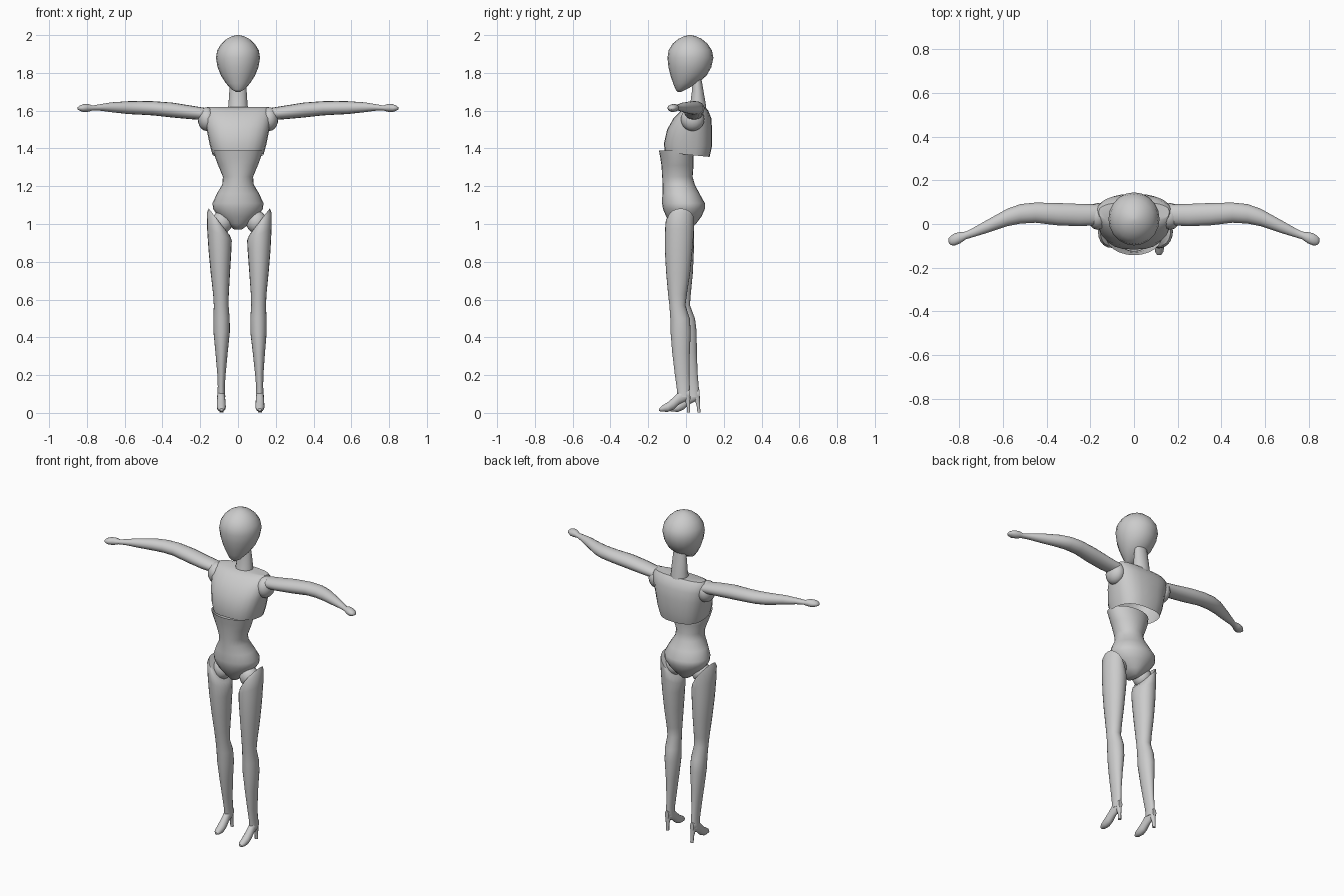
import bpy, bmesh, math
from mathutils import Vector

mat = bpy.data.materials.new("light grey")
mat.diffuse_color = (0.6, 0.6, 0.6, 1)


def loft(name, rings, axis="z", n=20, power=2.0, caps=(True, True), warp=None, angle=40):
    """Skin a tube through rings (t, a0, a1, b0, b1[, slope_a, slope_b]).
    Axis z: t=z, a=x, b=y. Axis x: t=x, a=y, b=z. Axis y: t=y, a=x, b=z."""
    bm = bmesh.new()
    loops = []
    for r in rings:
        t, a0, a1, b0, b1 = r[:5]
        sa, sb = r[5:] if len(r) > 5 else (0, 0)
        row = []
        for i in range(n):
            c, s = math.cos(math.tau * i / n), math.sin(math.tau * i / n)
            da = (a1 - a0) / 2 * math.copysign(abs(c) ** (2 / power), c)
            db = (b1 - b0) / 2 * math.copysign(abs(s) ** (2 / power), s)
            a, b, tt = (a0 + a1) / 2 + da, (b0 + b1) / 2 + db, t + sa * da + sb * db
            p = Vector({"z": (a, b, tt), "x": (tt, a, b), "y": (a, tt, b)}[axis])
            row.append(bm.verts.new(warp(p) if warp else p))
        loops.append(row)
    for lo, hi in zip(loops, loops[1:]):
        for i in range(n):
            j = (i + 1) % n
            bm.faces.new((lo[i], lo[j], hi[j], hi[i]))
    if caps[0]:
        bm.faces.new(loops[0][::-1])
    if caps[1]:
        bm.faces.new(loops[-1])
    bmesh.ops.recalc_face_normals(bm, faces=bm.faces)
    return finish(name, bm, angle)


def ball(name, centre, radii):
    bm = bmesh.new()
    bmesh.ops.create_uvsphere(bm, u_segments=16, v_segments=10, radius=1)
    for v in bm.verts:
        v.co = Vector(c + r * k for c, r, k in zip(centre, radii, v.co))
    return finish(name, bm, 60)


def finish(name, bm, angle):
    me = bpy.data.meshes.new(name)
    bm.to_mesh(me)
    bm.free()
    me.materials.append(mat)
    ob = bpy.data.objects.new(name, me)
    bpy.context.collection.objects.link(ob)
    bpy.ops.object.select_all(action="DESELECT")
    ob.select_set(True)
    bpy.context.view_layer.objects.active = ob
    bpy.ops.object.shade_smooth_by_angle(angle=math.radians(angle))
    return ob


def sym(z, rx, y0, y1, *slope):
    return (z, -rx, rx, y0, y1, *slope)


# Egg-shaped head and neck
loft("head", [
    sym(1.70, 0.012, -0.045, -0.025), sym(1.712, 0.034, -0.055, 0.0),
    sym(1.745, 0.064, -0.068, 0.062), sym(1.785, 0.090, -0.082, 0.108),
    sym(1.83, 0.108, -0.093, 0.134), sym(1.88, 0.117, -0.098, 0.145),
    sym(1.92, 0.110, -0.092, 0.137), sym(1.955, 0.088, -0.070, 0.113),
    sym(1.98, 0.060, -0.040, 0.083), sym(1.994, 0.032, -0.010, 0.053),
    sym(2.0, 0.008, 0.014, 0.029)], angle=60)
loft("neck", [
    sym(1.58, 0.056, 0.005, 0.113), sym(1.64, 0.050, 0.022, 0.105),
    sym(1.70, 0.046, 0.030, 0.094), sym(1.77, 0.040, 0.036, 0.082)], n=14)

# Chest shell, open below
loft("chest", [
    sym(1.367, 0.135, -0.112, 0.125, 0, -0.1), sym(1.42, 0.150, -0.117, 0.138, 0, -0.05),
    sym(1.50, 0.166, -0.100, 0.138), sym(1.56, 0.176, -0.066, 0.134),
    sym(1.60, 0.176, -0.025, 0.118), sym(1.62, 0.162, 0.008, 0.100)],
    power=2.6, n=24, caps=(False, True))

# Abdomen and pelvis, open at the waist rim
loft("abdomen", [
    sym(0.972, 0.022, -0.055, 0.025), sym(1.0, 0.060, -0.078, 0.052),
    sym(1.04, 0.105, -0.105, 0.082), sym(1.08, 0.132, -0.122, 0.100),
    sym(1.11, 0.135, -0.127, 0.100), sym(1.16, 0.112, -0.125, 0.072),
    sym(1.21, 0.083, -0.124, 0.046), sym(1.25, 0.080, -0.126, 0.035),
    sym(1.31, 0.105, -0.130, 0.040), sym(1.35, 0.120, -0.136, 0.040),
    sym(1.388, 0.130, -0.143, 0.035)], n=24, caps=(True, False), angle=60)


def right_pose(p):
    return p


def left_pose(p):
    # the left leg is mirrored and swung slightly backward
    k = 1 - p.z
    return Vector((-p.x + 0.014 + 0.014 * k, p.y + 0.055 * k, p.z))


for side, s, pose in (("right", 1, right_pose), ("left", -1, left_pose)):
    # Leg with a hip opening that slopes up to the outside
    loft(side + "_leg", [
        (0.085, 0.094, 0.137, -0.045, 0.020), (0.14, 0.096, 0.133, -0.050, 0.020),
        (0.21, 0.090, 0.135, -0.060, 0.018), (0.32, 0.078, 0.143, -0.073, 0.020),
        (0.43, 0.065, 0.152, -0.082, 0.025), (0.50, 0.065, 0.151, -0.083, 0.020),
        (0.57, 0.070, 0.148, -0.088, -0.003), (0.63, 0.068, 0.151, -0.095, 0.005),
        (0.74, 0.060, 0.162, -0.105, 0.022), (0.86, 0.051, 0.172, -0.112, 0.034),
        (0.945, 0.048, 0.178, -0.112, 0.040, 0.5, 0), (1.00, 0.058, 0.178, -0.109, 0.043, 1.0, 0),
        (1.025, 0.080, 0.168, -0.098, 0.042, 1.3, 0)], warp=pose, angle=60)
    ball(side + "_hip_joint", pose(Vector((0.098, -0.03, 1.01))), (0.055, 0.055, 0.06))

    # High-heeled foot
    loft(side + "_foot", [
        (-0.142, 0.106, 0.124, 0.010, 0.024), (-0.128, 0.097, 0.134, 0.006, 0.038),
        (-0.095, 0.092, 0.140, 0.005, 0.058), (-0.065, 0.093, 0.139, 0.018, 0.085),
        (-0.035, 0.095, 0.137, 0.045, 0.115), (0.0, 0.097, 0.135, 0.062, 0.130),
        (0.022, 0.103, 0.129, 0.075, 0.125)], axis="y", n=14, warp=pose)
    loft(side + "_heel", [
        (0.003, 0.106, 0.126, 0.005, 0.022), (0.04, 0.106, 0.126, 0.003, 0.022),
        (0.09, 0.099, 0.133, -0.015, 0.024)], n=10, warp=pose)

    # Bent arm with a flattened hand
    def flip(p, s=s):
        return Vector((s * p.x, p.y, p.z))
    loft(side + "_arm", [
        (0.165, -0.005, 0.090, 1.550, 1.613), (0.25, -0.010, 0.092, 1.555, 1.627),
        (0.35, -0.006, 0.096, 1.564, 1.643), (0.45, 0.006, 0.098, 1.575, 1.650),
        (0.52, 0.002, 0.091, 1.579, 1.651), (0.58, -0.010, 0.070, 1.582, 1.650),
        (0.67, -0.040, 0.020, 1.592, 1.644), (0.73, -0.058, -0.014, 1.600, 1.634),
        (0.77, -0.070, -0.035, 1.601, 1.627), (0.795, -0.088, -0.037, 1.594, 1.636),
        (0.82, -0.098, -0.042, 1.593, 1.634), (0.838, -0.097, -0.053, 1.600, 1.627),
        (0.849, -0.085, -0.065, 1.606, 1.618)], axis="x", n=16, warp=flip, angle=60)
    ball(side + "_shoulder_joint", (s * 0.165, 0.035, 1.555), (0.048, 0.062, 0.063))
